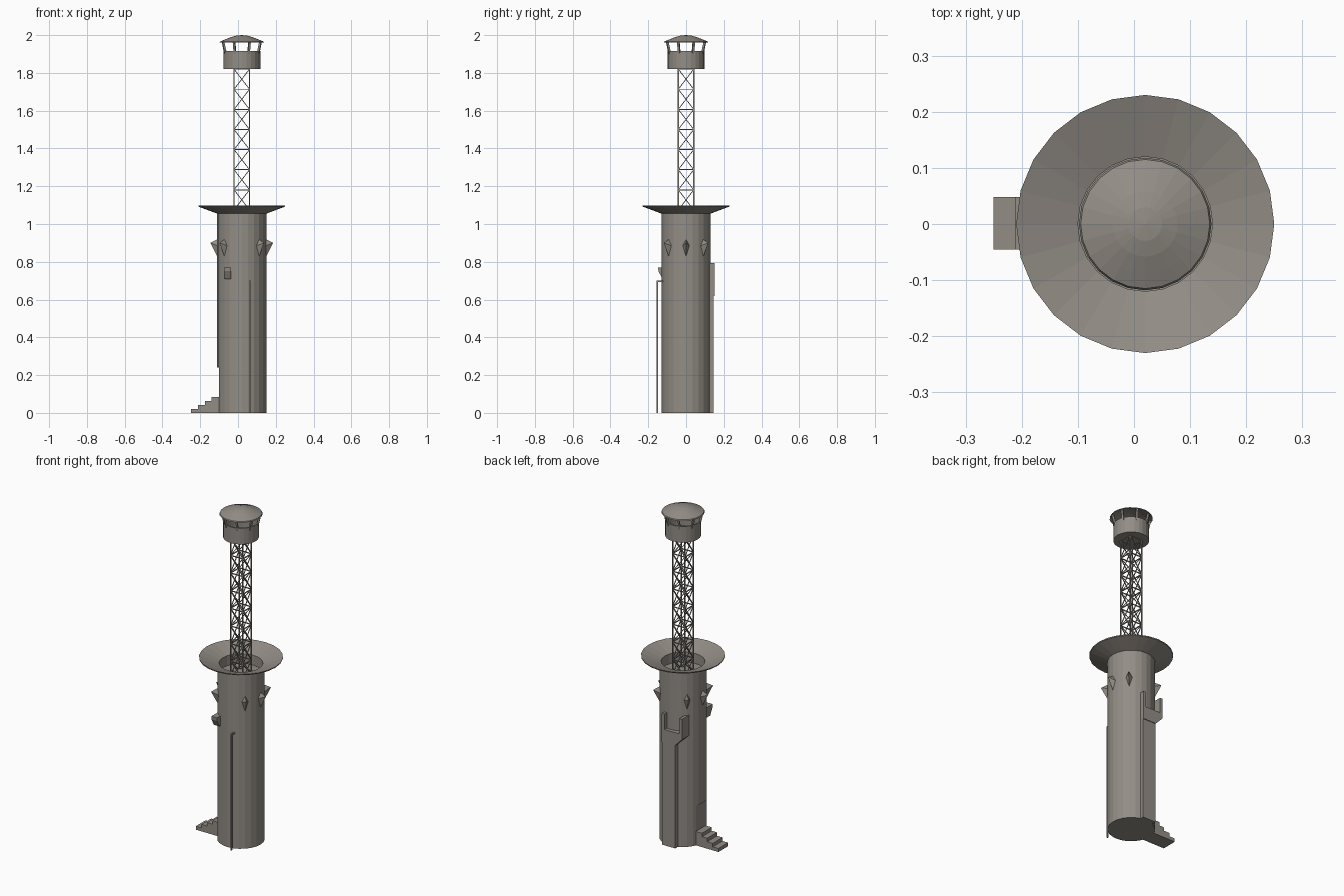
import bpy, bmesh, math
from mathutils import Vector

if "Cube" in bpy.data.objects:
    bpy.data.objects.remove(bpy.data.objects["Cube"])

CX = 0.02  # axis of the tower
stone = bpy.data.materials.new("warm_grey_stone")
stone.diffuse_color = (0.29, 0.265, 0.235, 1)
stone.use_nodes = True
stone.node_tree.nodes["Principled BSDF"].inputs["Base Color"].default_value = stone.diffuse_color


def finish(name, bm):
    bmesh.ops.recalc_face_normals(bm, faces=bm.faces)
    me = bpy.data.meshes.new(name)
    bm.to_mesh(me)
    bm.free()
    me.materials.append(stone)
    ob = bpy.data.objects.new(name, me)
    bpy.context.collection.objects.link(ob)
    return ob


def lathe(name, profile, sides=24):
    """Revolve (radius, z) points round the tower axis."""
    bm = bmesh.new()
    rings = []
    for r, z in profile:
        if r == 0:
            rings.append([bm.verts.new((CX, 0, z))] * sides)
        else:
            rings.append([bm.verts.new((CX + r * math.cos(2 * math.pi * i / sides),
                                        r * math.sin(2 * math.pi * i / sides), z))
                          for i in range(sides)])
    for a, b in zip(rings, rings[1:]):
        for i in range(sides):
            j = (i + 1) % sides
            vs = list(dict.fromkeys([a[i], a[j], b[j], b[i]]))
            if len(vs) > 2:
                bm.faces.new(vs)
    return finish(name, bm)


def extrude(name, pts, axis, lo, hi):
    """Prism from a 2D outline, extruded along 'x' or 'y'."""
    bm = bmesh.new()
    def put(p, d):
        return bm.verts.new((d, p[0], p[1]) if axis == 'x' else (p[0], d, p[1]))
    a = [put(p, lo) for p in pts]
    b = [put(p, hi) for p in pts]
    bm.faces.new(a)
    bm.faces.new(b)
    for i in range(len(pts)):
        j = (i + 1) % len(pts)
        bm.faces.new((a[i], a[j], b[j], b[i]))
    return finish(name, bm)


def box(name, x0, x1, y0, y1, z0, z1):
    return extrude(name, [(x0, z0), (x1, z0), (x1, z1), (x0, z1)], 'y', y0, y1)


def strut(bm, p, q, w):
    """Square bar between two points."""
    p, q = Vector(p), Vector(q)
    d = q - p
    rot = d.to_track_quat('Z', 'Y').to_matrix().to_4x4()
    vs = bmesh.ops.create_cube(bm, size=1)['verts']
    bmesh.ops.scale(bm, vec=(w, w, d.length), verts=vs)
    bmesh.ops.transform(bm, matrix=rot, verts=vs)
    bmesh.ops.translate(bm, vec=(p + q) / 2, verts=vs)


# Tower shaft with flared, hollow top
shaft = lathe("tower_shaft", [(0, 0), (0.13, 0), (0.13, 1.055), (0.229, 1.092), (0.23, 1.098),
                              (0.12, 1.06), (0.12, 1.0), (0, 1.0)])

# Doorway cut into the left side
cutter = box("door_cutter", -0.2, -0.1, -0.05, 0.05, -0.1, 0.24)
cutter.hide_render = True
mod = shaft.modifiers.new("doorway", 'BOOLEAN')
mod.operation, mod.object, mod.solver = 'DIFFERENCE', cutter, 'EXACT'
bpy.context.view_layer.objects.active = shaft
bpy.ops.object.modifier_apply(modifier=mod.name)
bpy.data.objects.remove(cutter)

# Entrance stairs
xs = [-0.25, -0.212, -0.175, -0.14]
outline = [(-0.25, 0)]
for i, x in enumerate(xs):
    outline += [(x, 0.021 * i), (x, 0.021 * (i + 1))] if i else [(x, 0.021)]
outline += [(-0.098, 0.084), (-0.098, 0)]
extrude("entrance_stairs", outline, 'y', -0.045, 0.048)

# Kite-shaped wall spikes
bm = bmesh.new()
for deg in (0, 45, 135, 180, 225, 315):
    a = math.radians(deg)
    rad, tan = Vector((math.cos(a), math.sin(a), 0)), Vector((-math.sin(a), math.cos(a), 0))
    def pt(r, t, z):
        return bm.verts.new(Vector((CX, 0, z)) + rad * r + tan * t)
    base = [pt(0.127, 0, 0.92), pt(0.127, 0.018, 0.885), pt(0.127, 0, 0.822), pt(0.127, -0.018, 0.885)]
    tip = pt(0.166, 0, 0.9)
    bm.faces.new(base)
    for i in range(4):
        bm.faces.new((base[i], base[(i + 1) % 4], tip))
finish("wall_spikes", bm)

# Small front bracket
extrude("front_bracket", [(-0.09, 0.77), (-0.148, 0.77), (-0.146, 0.75), (-0.125, 0.71), (-0.09, 0.71)],
        'x', -0.074, -0.037)

# Front drain pipe with its top arm
bm = bmesh.new()
strut(bm, (0.061, -0.151, 0), (0.061, -0.151, 0.7), 0.008)
strut(bm, (0.061, -0.151, 0.696), (0.061, -0.115, 0.696), 0.008)
finish("drain_pipe", bm)

# Rear pier and balcony
box("rear_pier", -0.03, 0.057, 0.08, 0.146, 0, 0.66)
extrude("balcony_floor", [(-0.03, 0.62), (0.057, 0.62), (0.057, 0.70), (-0.078, 0.70), (-0.078, 0.67)],
        'y', 0.08, 0.15)
for name, x in (("balcony_wall_left", -0.078), ("balcony_wall_right", 0.039)):
    box(name, x, x + 0.018, 0.08, 0.15, 0.69, 0.793)

# Lattice mast
H, TOP, STEP = 0.041, 1.82, 0.1065
corners = [(CX - H, -H), (CX + H, -H), (CX + H, H), (CX - H, H)]
bm = bmesh.new()
for i in range(4):
    p, q = corners[i], corners[(i + 1) % 4]
    strut(bm, (*p, 0.99), (*p, TOP), 0.006)
    for k in range(8):
        z1 = TOP - k * STEP
        z0 = max(z1 - STEP, 0.99)
        strut(bm, (*p, z1), (*q, z1), 0.005)
        strut(bm, (*p, z0), (*q, z1), 0.004)
        strut(bm, (*q, z0), (*p, z1), 0.004)
finish("lattice_mast", bm)

# Lookout cabin, posts and domed roof
lathe("lookout_cabin", [(0, 1.82), (0.098, 1.82), (0.098, 1.917), (0.09, 1.917), (0.09, 1.835), (0, 1.835)])
bm = bmesh.new()
for k in range(8):
    a = math.radians(22.5 + 45 * k)
    c, s = math.cos(a), math.sin(a)
    strut(bm, (CX + 0.093 * c, 0.093 * s, 1.90), (CX + 0.108 * c, 0.108 * s, 1.967), 0.011)
finish("lookout_posts", bm)
lathe("lookout_roof", [(0, 2.0), (0.03, 1.997), (0.058, 1.989), (0.088, 1.977), (0.115, 1.966),
                       (0.118, 1.96), (0.088, 1.968), (0.055, 1.98), (0, 1.99)])
